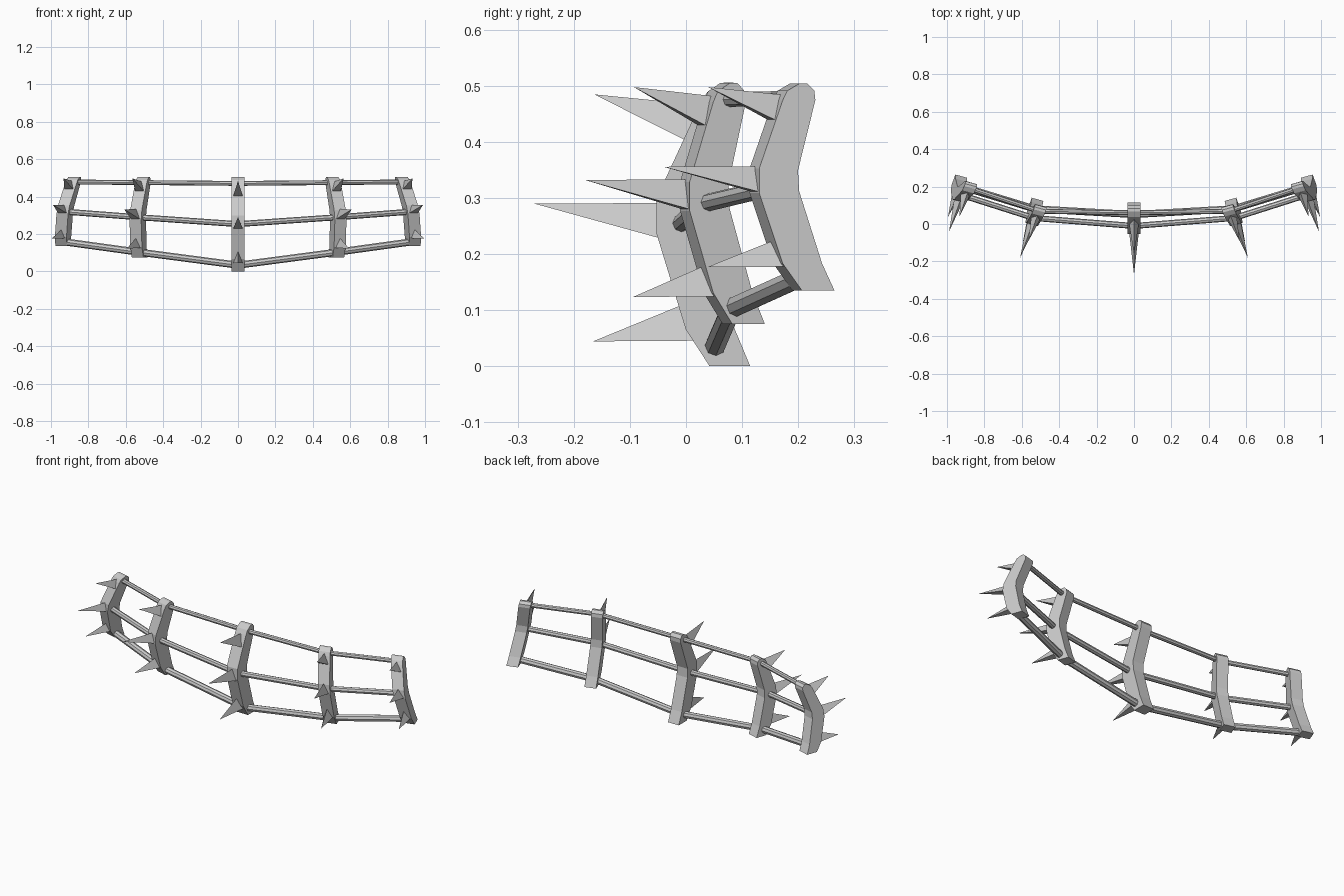
import bpy, bmesh

if "Cube" in bpy.data.objects:
    bpy.data.objects.remove(bpy.data.objects["Cube"])

# Shared rib side profile: (depth behind the nose, height 0..1), bottom to top
FRONT = [(.076, 0), (.042, .13), (0, .47), (0, .59), (.042, .92), (.05, .965), (.072, 1)]
BACK = [(.085, 1), (.098, .965), (.1, .92), (.069, .58), (.071, .48), (.112, .13), (.134, 0)]


class Rib:
    """A bent plate in the tilted plane x = a + b*y + c*z."""

    def __init__(self, a, b, c, nose, z0, z1, depth, lean, reach, shift, half):
        self.plane, self.nose, self.z0, self.z1 = (a, b, c), nose, z0, z1
        self.depth, self.lean, self.reach = depth, lean, reach
        self.shift, self.half, self.skew = shift, half, -b * .77 * half

    def yz(self, d, t):
        y = self.nose + d * self.depth + self.lean * max(0, t - .59)
        return y, self.z0 + t * (self.z1 - self.z0)

    def place(self, p, side, k=0):
        a, b, c = self.plane
        y, z = p
        return (side * (a + b * y + c * z + k * self.half), y + k * self.skew, z)


CENTER = Rib(0, 0, 0, -.053, 0, .506, 1.25, .075, .217, -.025, .034)
INNER = Rib(.569, -.36, -.075, -.002, .075, .505, 1, 0, .178, 0, .031)
OUTER = Rib(1.042, -.36, -.19, .122, .135, .504, 1, 0, .162, 0, .031)


def front_depth(t):
    for (d0, t0), (d1, t1) in zip(FRONT, FRONT[1:]):
        if t <= t1:
            return d0 + (d1 - d0) * (t - t0) / (t1 - t0)


def mesh_object(name, verts, faces):
    bm = bmesh.new()
    vs = [bm.verts.new(v) for v in verts]
    for f in faces:
        bm.faces.new([vs[i] for i in f])
    bmesh.ops.recalc_face_normals(bm, faces=bm.faces)
    me = bpy.data.meshes.new(name)
    bm.to_mesh(me)
    bm.free()
    bpy.context.collection.objects.link(bpy.data.objects.new(name, me))


def build_rib(label, rib, side):
    # upright rib plate
    outline = [rib.yz(*p) for p in FRONT + BACK]
    n = len(outline)
    verts = [rib.place(p, side, k) for k in (-1, 1) for p in outline]
    faces = [list(range(n)), list(range(n, 2 * n))]
    faces += [(i, (i + 1) % n, (i + 1) % n + n, i + n) for i in range(n)]
    mesh_object(label + "_rib", verts, faces)

    # three-sided spikes: name, base height, reach factor, tip rise
    for level, t, reach, rise in (("lower", .115, .52, -.02),
                                  ("middle", .475, 1, .98),
                                  ("upper", .82, .51, 1.3)):
        t += rib.shift
        low = rib.yz(front_depth(t) + .004, t)
        top = rib.yz(front_depth(t + .125) + .004, t + .125)
        tip = (rib.nose - rib.reach * reach, low[1] + rise * (top[1] - low[1]))
        verts = [rib.place(tip, side), rib.place(top, side),
                 rib.place(low, side, -.76), rib.place(low, side, .76)]
        mesh_object(f"{label}_{level}_spike", verts,
                    [(0, 1, 2), (0, 2, 3), (0, 3, 1), (1, 3, 2)])


build_rib("center", CENTER, 1)
for side, word in ((1, "right"), (-1, "left")):
    build_rib(word + "_inner", INNER, side)
    build_rib(word + "_outer", OUTER, side)


# horizontal eight-sided rails running through all ribs
def rail(name, radius, d, t):
    half = [r.place(r.yz(d, t), 1) for r in (CENTER, INNER, OUTER)]
    path = [(-x, y, z) for x, y, z in half[:0:-1]] + half
    cu = bpy.data.curves.new(name, 'CURVE')
    cu.dimensions = '3D'
    cu.bevel_depth = radius
    cu.bevel_resolution = 2
    cu.use_fill_caps = True
    sp = cu.splines.new('POLY')
    sp.points.add(len(path) - 1)
    for pt, co in zip(sp.points, path):
        pt.co = (*co, 1)
    sp.use_smooth = False
    bpy.context.collection.objects.link(bpy.data.objects.new(name, cu))


rail("lower_rail", .019, .083, .066)
rail("middle_rail", .016, .034, .5)
rail("upper_rail", .013, .07, .93)
